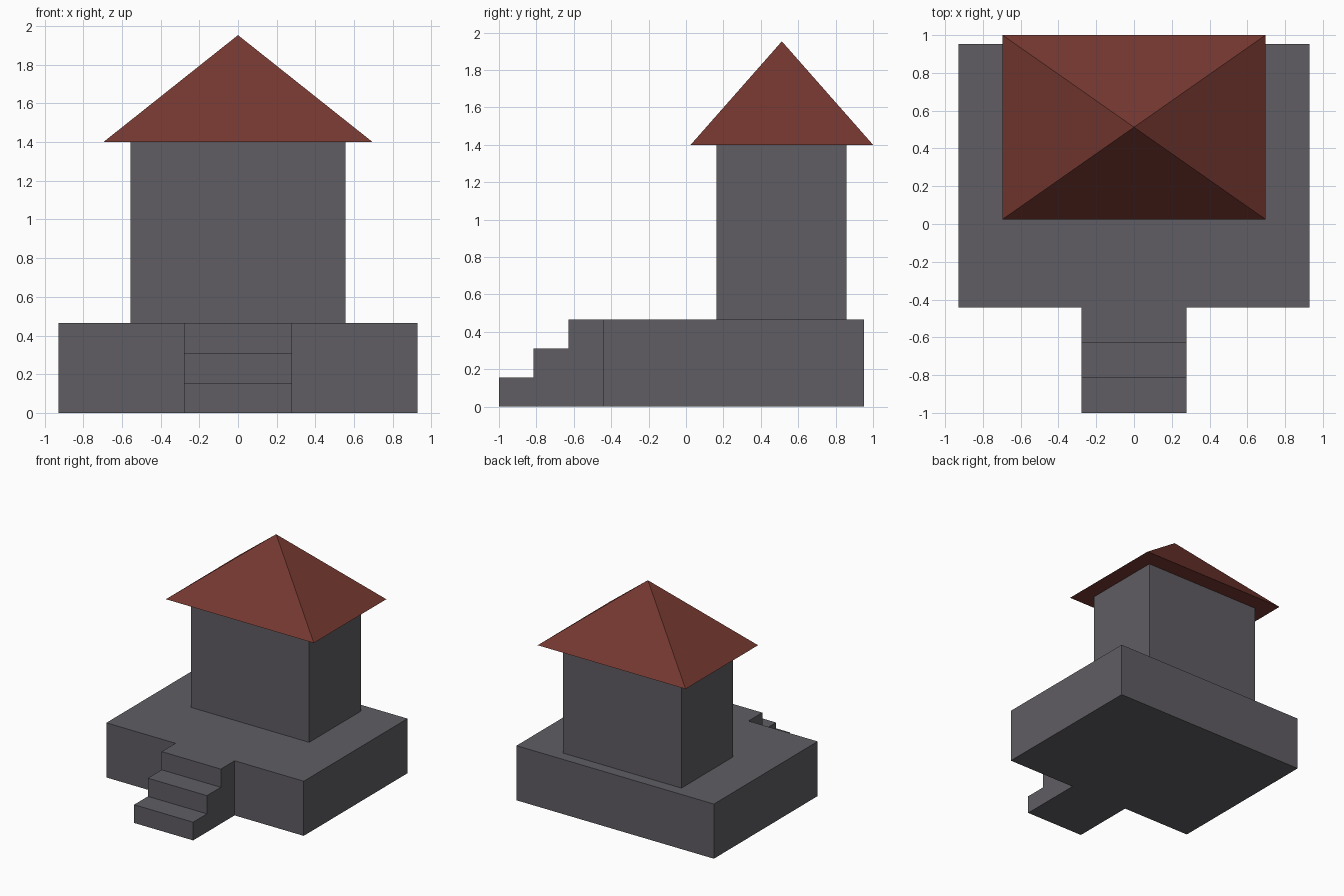
import bpy

if "Cube" in bpy.data.objects:
    bpy.data.objects.remove(bpy.data.objects["Cube"])


def material(name, rgb):
    m = bpy.data.materials.new(name)
    m.diffuse_color = (*rgb, 1.0)
    m.use_nodes = True
    m.node_tree.nodes["Principled BSDF"].inputs["Base Color"].default_value = m.diffuse_color
    return m


def add_mesh(name, verts, faces, mat):
    mesh = bpy.data.meshes.new(name)
    mesh.from_pydata(verts, [], faces)
    mesh.materials.append(mat)
    obj = bpy.data.objects.new(name, mesh)
    bpy.context.collection.objects.link(obj)
    return obj


def extrude_x(name, profile, half_width, mat):
    """Extrude a (y, z) profile, counter-clockwise seen from +x, across x = 0."""
    n = len(profile)
    verts = [(x, y, z) for x in (-half_width, half_width) for y, z in profile]
    faces = [tuple(reversed(range(n))), tuple(range(n, 2 * n))]
    faces += [(i, (i + 1) % n, n + (i + 1) % n, n + i) for i in range(n)]
    return add_mesh(name, verts, faces, mat)


def block(name, half_width, y0, y1, z0, z1, mat):
    return extrude_x(name, [(y0, z0), (y1, z0), (y1, z1), (y0, z1)], half_width, mat)


stone = material("grey stone", (0.115, 0.110, 0.123))
tile = material("red roof tile", (0.180, 0.040, 0.030))

BASE_TOP, WALL_TOP, APEX = 0.465, 1.40, 1.953
BASE_FRONT, BASE_BACK = -0.443, 0.952

# Raised base and the house body on it
block("base", 0.929, BASE_FRONT, BASE_BACK, 0.0, BASE_TOP, stone)
block("house_body", 0.557, 0.162, 0.857, BASE_TOP, WALL_TOP, stone)

# Three front steps as one stepped profile, the top one level with the base
STEPS = 3
run = (BASE_FRONT + 1.0) / STEPS
rise = BASE_TOP / STEPS
profile = [(-1.0, 0.0), (BASE_FRONT, 0.0), (BASE_FRONT, BASE_TOP)]
for i in reversed(range(STEPS)):
    y = -1.0 + i * run
    profile.append((y, (i + 1) * rise))
    if i:
        profile.append((y, i * rise))
extrude_x("front_steps", profile, 0.278, stone)

# Pyramid roof with overhanging eaves and closed underside
rx, ry0, ry1 = 0.696, 0.025, 1.0
corners = [(-rx, ry0, WALL_TOP), (rx, ry0, WALL_TOP), (rx, ry1, WALL_TOP), (-rx, ry1, WALL_TOP)]
add_mesh("roof", corners + [(0.0, (ry0 + ry1) / 2, APEX)],
         [(3, 2, 1, 0)] + [(i, (i + 1) % 4, 4) for i in range(4)], tile)
